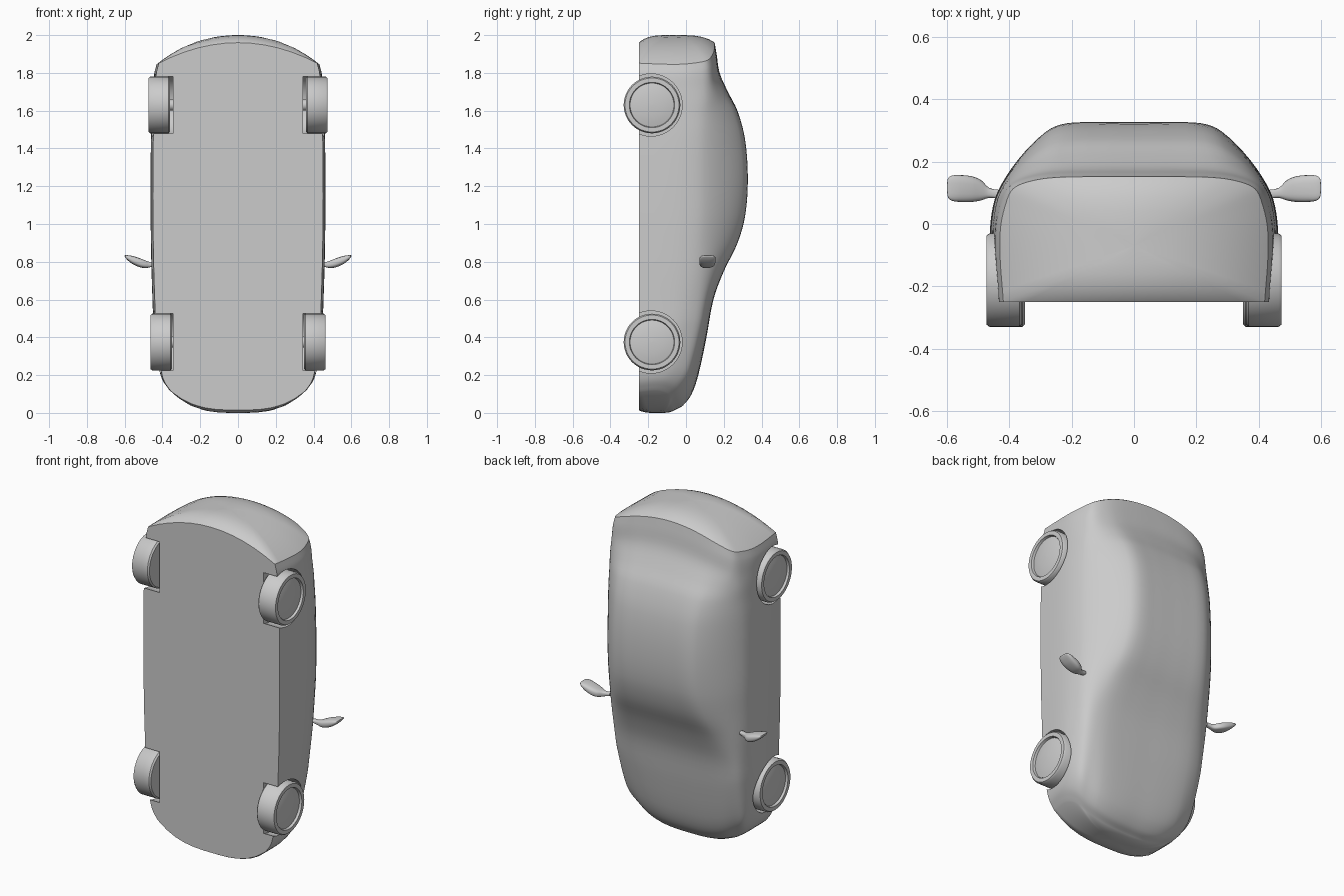
import bpy, bmesh, math
from mathutils import Vector

if "Cube" in bpy.data.objects:
    bpy.data.objects.remove(bpy.data.objects["Cube"])


def make(name, rings, close_ends=True, angle=35):
    """Skin a list of equal-length closed rings into one smooth object."""
    bm = bmesh.new()
    vs = [[bm.verts.new(p) for p in r] for r in rings]
    n = len(rings[0])
    for a, b in zip(vs, vs[1:]):
        for i in range(n):
            j = (i + 1) % n
            bm.faces.new((a[i], a[j], b[j], b[i]))
    if close_ends:
        bm.faces.new(vs[0])
        bm.faces.new(vs[-1])
    bmesh.ops.recalc_face_normals(bm, faces=bm.faces)
    me = bpy.data.meshes.new(name)
    bm.to_mesh(me)
    bm.free()
    ob = bpy.data.objects.new(name, me)
    bpy.context.collection.objects.link(ob)
    smooth(ob, angle)
    return ob


def smooth(ob, angle):
    bpy.ops.object.select_all(action='DESELECT')
    ob.select_set(True)
    bpy.context.view_layer.objects.active = ob
    bpy.ops.object.shade_smooth_by_angle(angle=math.radians(angle))


def spline(pts, steps):
    """Smooth curve through the points, using the first value as parameter spacing."""
    pts = [Vector(p) for p in pts]
    out = []
    for i in range(len(pts) - 1):
        p0, p1, p2 = pts[max(i - 1, 0)], pts[i], pts[i + 1]
        p3 = pts[min(i + 2, len(pts) - 1)]
        d0, d1, d2 = [max((b - a).length, 1e-6) for a, b in ((p0, p1), (p1, p2), (p2, p3))]
        m1 = (p2 - p0) / (d1 + (d0 if i else 0)) * d1
        m2 = (p3 - p1) / (d1 + (d2 if i < len(pts) - 2 else 0)) * d1
        for k in range(steps):
            t = k / steps
            out.append(p1 * (2*t**3 - 3*t*t + 1) + m1 * (t**3 - 2*t*t + t)
                       + p2 * (3*t*t - 2*t**3) + m2 * (t**3 - t*t))
    return out + [pts[-1]]


# Body stations: z, centre-line height, shoulder height, half width, roof half width
stations = [
    (0.015, -0.06, -0.10, 0.365, 0.27), (0.04, -0.015, -0.06, 0.40, 0.31),
    (0.10, 0.03, -0.02, 0.418, 0.33), (0.20, 0.065, 0.00, 0.432, 0.34),
    (0.40, 0.108, 0.03, 0.445, 0.35), (0.60, 0.145, 0.06, 0.452, 0.35),
    (0.75, 0.20, 0.08, 0.457, 0.33), (0.90, 0.273, 0.09, 0.46, 0.30),
    (1.05, 0.314, 0.10, 0.462, 0.285), (1.25, 0.327, 0.10, 0.462, 0.28),
    (1.45, 0.312, 0.10, 0.460, 0.28), (1.60, 0.272, 0.10, 0.455, 0.29),
    (1.70, 0.222, 0.10, 0.452, 0.31), (1.80, 0.178, 0.09, 0.448, 0.34),
    (1.90, 0.162, 0.08, 0.443, 0.35), (1.96, 0.152, 0.075, 0.43, 0.345)]


def section(yt, ysh, w, wr):
    """Closed cross-section outline in x, y."""
    h = ysh + 0.25
    drop = 0.018 + 0.06 * max(0, yt - 0.15)
    half = spline([(0.975 * w, -0.25), (w, -0.25 + 0.45 * h), (0.995 * w, -0.25 + 0.75 * h),
                   (0.95 * w, ysh), ((0.95 * w + wr) / 2 + 0.012, (ysh + yt - drop) / 2 + 0.008),
                   (wr, yt - drop), (0.78 * wr, yt - 0.004), (0.4 * wr, yt), (0, yt)], 4)
    floor = [Vector((0.975 * w * k / 6, -0.25)) for k in range(1, 6)]
    right = floor + half
    left = [Vector((-p.x, p.y)) for p in reversed(right[:-1])]
    return right + left + [Vector((0, -0.25))]


def bow(p, z):
    """Curve nose and tail in plan view."""
    f = 0.17 * abs(p.x / 0.42) ** 3 * max(0, 1 - z / 0.5)
    r = 0.13 * (p.x / 0.44) ** 2 * max(0, (z - 1.5) / 0.5)
    return Vector((p.x, p.y, z + f - r))


def cap(st, z_tip, yc):
    """Shrinking rings that close one end with a slight bulge."""
    rings = []
    for k in (0.98, 0.94, 0.85, 0.7, 0.5, 0.3, 0.1, 0.01):
        z = z_tip + (st[0] - z_tip) * k ** 4
        rings.append([bow(Vector((p.x * k, yc + (p.y - yc) * k)), z) for p in section(*st[1:])])
    return rings


# Body shell
rings = list(reversed(cap(stations[0], 0.0, -0.15)))
for s in spline(stations, 4):
    rings.append([bow(p, s[0]) for p in section(*s[1:])])
rings += cap(stations[-1], 2.0, -0.07)
body = make("car_body", rings)


def lathe_x(name, profile, y, z, side, n=48):
    """Revolve (radius, x) points around an x-parallel axle."""
    return make(name, [[(side * x, y + r * math.cos(2 * math.pi * i / n),
                         z + r * math.sin(2 * math.pi * i / n)) for i in range(n)]
                       for r, x in profile])


# Wheels and arch cut-outs
cutters = []
for end, z, x0 in (("front", 0.375, 0.35), ("rear", 1.63, 0.36)):
    for label, side in (("left", -1), ("right", 1)):
        cutters.append(lathe_x("arch_cutter", [(0.165, 0.345), (0.165, 0.6)], -0.185, z, side))
        tyre = [(0.10, 0), (0.142, 0), (0.15, 0.008), (0.15, 0.104), (0.143, 0.114),
                (0.12, 0.114), (0.116, 0.10), (0.02, 0.10)]
        lathe_x(f"{end}_{label}_tyre", [(r, x0 + x) for r, x in tyre], -0.18, z, side)
        hub = [(0.114, 0.09), (0.114, 0.102), (0.09, 0.107), (0.06, 0.111),
               (0.03, 0.113), (0.003, 0.114)]
        lathe_x(f"{end}_{label}_hub", [(r, x0 + x) for r, x in hub], -0.18, z, side)
        lathe_x(f"{end}_{label}_axle", [(0.03, x0 - 0.03), (0.03, x0 + 0.05)], -0.18, z, side, 16)

for c in cutters:
    c.hide_render = True
    c.hide_set(True)
    m = body.modifiers.new("arch", 'BOOLEAN')
    m.operation = 'DIFFERENCE'
    m.solver = 'EXACT'
    m.object = c
dg = bpy.context.evaluated_depsgraph_get()
cut_mesh = bpy.data.meshes.new_from_object(body.evaluated_get(dg))
body.modifiers.clear()
body.data = cut_mesh
for c in cutters:
    bpy.data.objects.remove(c)
smooth(body, 35)

# Door mirrors: x, y, z, half height, half thickness
mirror = [(0.43, 0.095, 0.790, 0.014, 0.010), (0.465, 0.100, 0.785, 0.016, 0.014),
          (0.49, 0.108, 0.787, 0.032, 0.020), (0.52, 0.112, 0.795, 0.041, 0.024),
          (0.56, 0.114, 0.810, 0.043, 0.021), (0.585, 0.115, 0.822, 0.040, 0.013),
          (0.597, 0.116, 0.829, 0.031, 0.006), (0.60, 0.116, 0.831, 0.015, 0.003)]
for label, side in (("left", -1), ("right", 1)):
    rings = []
    for x, y, z, ry, rz in spline(mirror, 3):
        ring = []
        for i in range(24):
            a = 2 * math.pi * i / 24
            c, s = math.cos(a), math.sin(a)
            ring.append((side * x, y + ry * math.copysign(abs(c) ** 0.7, c),
                         z + rz * math.copysign(abs(s) ** 0.7, s)))
        rings.append(ring)
    make(f"{label}_door_mirror", rings, angle=50)
